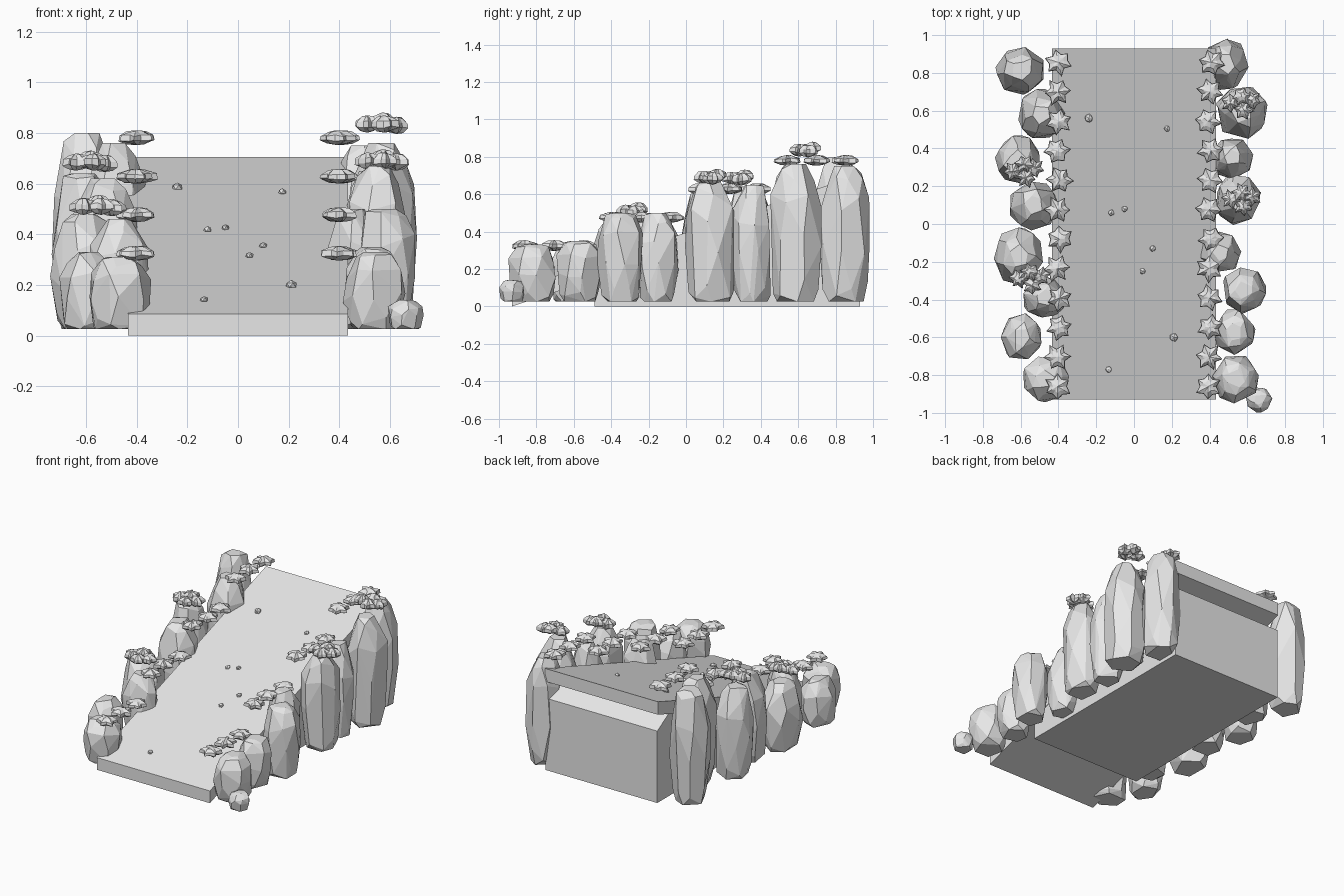
import bpy, bmesh, math, random
from mathutils import Vector

random.seed(4)
cube = bpy.data.objects.get("Cube")
if cube:
    bpy.data.objects.remove(cube, do_unlink=True)

stone = bpy.data.materials.new("pale_grey")
stone.use_nodes = True
stone.diffuse_color = (0.8, 0.8, 0.8, 1)
stone.node_tree.nodes["Principled BSDF"].inputs["Base Color"].default_value = (0.8, 0.8, 0.8, 1)


def add_object(name, bm):
    bmesh.ops.recalc_face_normals(bm, faces=bm.faces)
    mesh = bpy.data.meshes.new(name)
    bm.to_mesh(mesh)
    bm.free()
    mesh.materials.append(stone)
    obj = bpy.data.objects.new(name, mesh)
    bpy.context.collection.objects.link(obj)
    return obj


def extrude_profile(name, profile, half_width):
    """Side outline (y, z) swept across x."""
    bm = bmesh.new()
    face = bm.faces.new([bm.verts.new((-half_width, y, z)) for y, z in profile])
    swept = bmesh.ops.extrude_face_region(bm, geom=[face])["geom"]
    verts = [v for v in swept if isinstance(v, bmesh.types.BMVert)]
    bmesh.ops.translate(bm, verts=verts, vec=(2 * half_width, 0, 0))
    return add_object(name, bm)


def ramp_height(y):
    return 0.085 + (y + 0.93) / 3


def rock(name, x, y, rx, ry, top, base=0.025):
    """Faceted boulder: hull of jittered rings, tapered at foot and crown."""
    bm = bmesh.new()
    rings = [(0, 0.74), (0.1, 0.88), (0.42, 1.0), (0.72, 0.97), (0.92, 0.68), (1, 0.4)]
    for level, (t, scale) in enumerate(rings):
        sides = 5 if level in (0, 5) else 7
        turn = random.uniform(0, math.tau)
        for i in range(sides):
            a = turn + math.tau * (i + random.uniform(-0.2, 0.2)) / sides
            r = scale * random.uniform(0.93, 1.06)
            drift = random.uniform(-0.07, 0.07) if 0 < level < 5 else 0
            z = base + (top - base) * min(1, max(0, t + drift))
            bm.verts.new((x + rx * r * math.cos(a), y + ry * r * math.sin(a), z))
    hull = bmesh.ops.convex_hull(bm, input=bm.verts)
    loose = {v for v in hull["geom_interior"] if isinstance(v, bmesh.types.BMVert)}
    bmesh.ops.delete(bm, geom=list(loose), context="VERTS")
    bmesh.ops.dissolve_limit(bm, angle_limit=math.radians(6), verts=bm.verts, edges=bm.edges)
    return add_object(name, bm)


def leaf_clump(bm, x, y, z, radius, half_height):
    """Flattened spiky puff with alternating long and short lobes."""
    count = 12
    turn = random.uniform(0, math.tau)
    factors = [random.uniform(0.92, 1.1) if i % 2 else random.uniform(0.58, 0.72)
               for i in range(count)]
    loops = []
    for height, scale in ((-0.75, 0.6), (-0.35, 1.0), (0.3, 0.95), (0.8, 0.52)):
        loop = []
        for i, f in enumerate(factors):
            a = turn + math.tau * i / count
            r = radius * f * scale
            h = half_height * (height + random.uniform(-0.15, 0.15))
            loop.append(bm.verts.new((x + r * math.cos(a), y + r * math.sin(a), z + h)))
        loops.append(loop)
    for low, high in zip(loops, loops[1:]):
        for i in range(count):
            j = (i + 1) % count
            bm.faces.new((low[i], low[j], high[j], high[i]))
    for loop, h in ((loops[0], -half_height), (loops[-1], half_height)):
        tip = bm.verts.new((x, y, z + h))
        for i in range(count):
            bm.faces.new((loop[i], loop[(i + 1) % count], tip))


# Sloping slab
extrude_profile("ramp_slab", [(-0.93, 0), (-0.93, 0.085), (0.93, 0.705), (0.93, 0.615)], 0.435)

# Solid support with a bevelled rear top edge
extrude_profile("ramp_support", [(-0.49, 0), (0.93, 0), (0.93, 0.5), (0.8, 0.575), (-0.49, 0.15)], 0.43)

# Boulders along each side: x, y, x radius, y radius, top
left_side = [
    (0.66, -0.93, 0.07, 0.07, 0.14), (0.54, -0.82, 0.12, 0.13, 0.33),
    (0.53, -0.57, 0.11, 0.12, 0.35), (0.58, -0.35, 0.12, 0.12, 0.50),
    (0.46, -0.15, 0.11, 0.11, 0.50), (0.55, 0.13, 0.12, 0.14, 0.67),
    (0.52, 0.35, 0.11, 0.11, 0.65), (0.57, 0.59, 0.14, 0.14, 0.76),
    (0.49, 0.85, 0.115, 0.14, 0.75)]
right_side = [
    (-0.47, -0.82, 0.13, 0.12, 0.31), (-0.595, -0.6, 0.11, 0.13, 0.33),
    (-0.47, -0.39, 0.12, 0.11, 0.46), (-0.61, -0.17, 0.13, 0.155, 0.48),
    (-0.53, 0.1, 0.13, 0.13, 0.62), (-0.61, 0.34, 0.12, 0.13, 0.64),
    (-0.49, 0.58, 0.125, 0.14, 0.76), (-0.6, 0.81, 0.13, 0.13, 0.80)]
for side, rows in (("left", left_side), ("right", right_side)):
    for i, row in enumerate(rows):
        rock(f"{side}_boulder_{i + 1}", *row)

# Leaf clumps in stepped rows of three along both edges
for side, sx in (("left", 1), ("right", -1)):
    bm = bmesh.new()
    for i in range(12):
        leaf_clump(bm, sx * 0.4 + random.uniform(-0.01, 0.01), -0.86 + i * 0.156,
                   0.325 + (i // 3) * 0.152, 0.072, 0.029)
    add_object(f"{side}_edge_leaves", bm)

# Larger bushes made of overlapping clumps on the boulders
bushes = [(0.57, 0.64, 0.835), (0.57, 0.13, 0.69), (-0.58, 0.28, 0.685), (-0.55, -0.29, 0.51)]
for n, (x, y, z) in enumerate(bushes):
    bm = bmesh.new()
    for dx, dy, dz in ((-0.06, 0, 0), (0, 0.035, 0.012), (0.055, 0.015, -0.005), (0.01, -0.035, 0)):
        leaf_clump(bm, x + dx, y + dy, z + dz, 0.053, 0.034)
    add_object(f"bush_{n + 1}", bm)

# Pebbles resting on the slope
pebbles = [(-0.24, 0.56), (0.175, 0.505), (-0.12, 0.06), (-0.05, 0.08),
           (0.1, -0.13), (0.045, -0.25), (0.21, -0.6), (-0.135, -0.77)]
for n, (x, y) in enumerate(pebbles):
    size = 0.025 if n in (0, 6) else 0.018
    bm = bmesh.new()
    bmesh.ops.create_icosphere(bm, subdivisions=1, radius=size)
    for v in bm.verts:
        v.co = Vector((v.co.x, v.co.y, v.co.z * 0.8)) * random.uniform(0.85, 1.1)
    bmesh.ops.translate(bm, verts=bm.verts, vec=(x, y, ramp_height(y) + 0.004))
    add_object(f"pebble_{n + 1}", bm)
